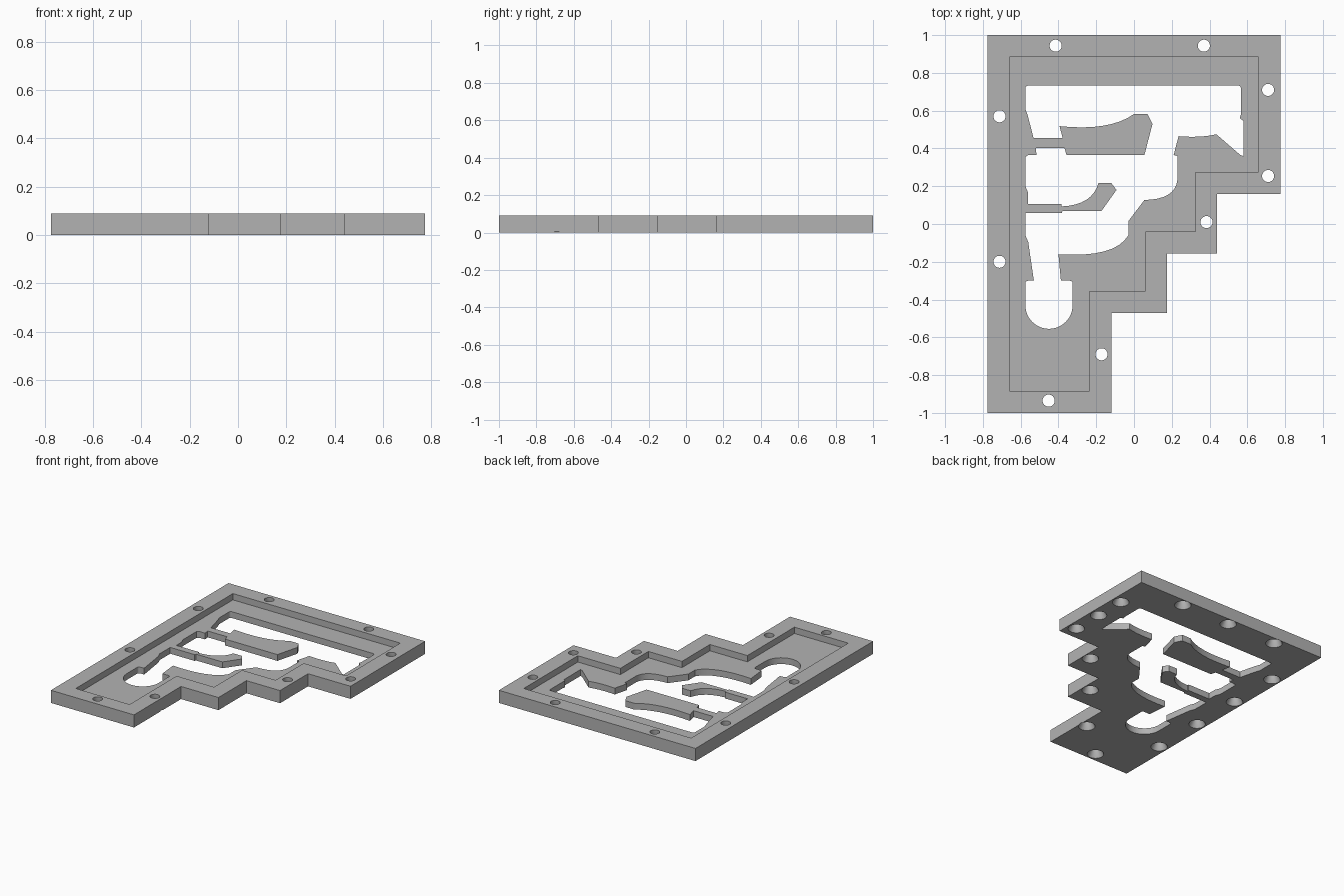
import bpy
import bmesh
import math
from mathutils import Vector

default = bpy.data.objects.get("Cube")
if default:
    bpy.data.objects.remove(default, do_unlink=True)

HEIGHT, FLOOR, WALL = 0.09, 0.045, 0.115


def make_object(name, bm):
    bmesh.ops.recalc_face_normals(bm, faces=bm.faces)
    mesh = bpy.data.meshes.new(name)
    bm.to_mesh(mesh)
    bm.free()
    obj = bpy.data.objects.new(name, mesh)
    bpy.context.collection.objects.link(obj)
    return obj


def prism(name, points, low, high):
    """Extrude a closed outline between two heights."""
    bm = bmesh.new()
    face = bm.faces.new([bm.verts.new((x, y, low)) for x, y in points])
    side = bmesh.ops.extrude_face_region(bm, geom=[face])
    verts = [g for g in side["geom"] if isinstance(g, bmesh.types.BMVert)]
    bmesh.ops.translate(bm, verts=verts, vec=(0, 0, high - low))
    return make_object(name, bm)


def trace(path, steps=8):
    """Pairs are corners; quadruples are a bend: control point, then end point."""
    points = []
    for step in path:
        end = Vector(step[-2:])
        if len(step) == 4:
            start, control = points[-1], Vector(step[:2])
            for i in range(1, steps):
                t = i / steps
                points.append(start.lerp(control, t).lerp(control.lerp(end, t), t))
        points.append(end)
    return points


def inset(points, distance):
    """Move each corner of a clockwise right-angled outline inwards."""
    result = []
    for i, point in enumerate(points):
        here = Vector(point)
        before = (here - Vector(points[i - 1])).normalized()
        after = (Vector(points[(i + 1) % len(points)]) - here).normalized()
        normals = Vector((before.y, -before.x)) + Vector((after.y, -after.x))
        result.append(here + normals * distance)
    return result


def add_hole(bm, x, y, top):
    """Round screw hole that flares out towards the underside."""
    sides = 32
    rings = []
    for radius, z in ((0.06, -0.01), (0.032, 0.046), (0.032, top)):
        ring = []
        for i in range(sides):
            a = math.tau * i / sides
            ring.append(bm.verts.new((x + radius * math.cos(a), y + radius * math.sin(a), z)))
        rings.append(ring)
    for lower, upper in zip(rings, rings[1:]):
        for i in range(sides):
            j = (i + 1) % sides
            bm.faces.new((lower[i], lower[j], upper[j], upper[i]))
    bm.faces.new(rings[0])
    bm.faces.new(rings[-1])


# Stepped outer outline, clockwise
outline = [(-0.775, 1), (0.775, 1), (0.775, 0.16), (0.44, 0.16), (0.44, -0.155),
           (0.175, -0.155), (0.175, -0.47), (-0.12, -0.47), (-0.12, -1), (-0.775, -1)]

# Opening in the floor: top and right side
upper_edge = [(-0.575, 0.715), (-0.575, 0.733, -0.555, 0.733), (0.55, 0.733),
              (0.566, 0.733, 0.566, 0.715), (0.566, 0.58), (0.56, 0.56), (0.58, 0.545),
              (0.58, 0.36), (0.563, 0.365), (0.436, 0.475), (0.35, 0.455, 0.236, 0.465),
              (0.21, 0.365), (0.23, 0.36), (0.23, 0.235), (0.22, 0.13, 0.055, 0.127),
              (-0.03, 0.015), (-0.03, -0.06), (-0.1, -0.18, -0.4, -0.16)]
# Rounded pocket at the lower end
lower_pocket = [(-0.387, -0.3), (-0.343, -0.3), (-0.325, -0.3, -0.325, -0.315)]
lower_pocket += [(-0.45 + 0.125 * math.cos(a), -0.43 - 0.125 * math.sin(a))
                 for a in (math.pi * i / 24 for i in range(25))]
lower_pocket += [(-0.575, -0.315), (-0.575, -0.3, -0.555, -0.3), (-0.53, -0.3),
                 (-0.56, -0.095), (-0.575, -0.06)]
# Two tongues reaching in from the left wall
small_tongue = [(-0.575, 0.058), (-0.383, 0.058), (-0.378, 0.069), (-0.172, 0.069),
                (-0.093, 0.18), (-0.12, 0.217), (-0.188, 0.217),
                (-0.22, 0.1, -0.383, 0.093), (-0.383, 0.106), (-0.56, 0.106),
                (-0.56, 0.164), (-0.575, 0.2), (-0.575, 0.355)]
large_tongue = [(-0.56, 0.365), (-0.516, 0.365), (-0.52, 0.402), (-0.368, 0.402),
                (-0.357, 0.365), (0.055, 0.365), (0.098, 0.53), (0.071, 0.582),
                (0, 0.582), (-0.13, 0.49, -0.394, 0.518), (-0.378, 0.455),
                (-0.532, 0.455), (-0.563, 0.577), (-0.575, 0.608)]
opening = trace(upper_edge + lower_pocket + small_tongue + large_tongue)

# Screw holes: through the rim, and blind ones from below
through_holes = [(-0.415, 0.944), (0.37, 0.944), (0.71, 0.71), (0.71, 0.254), (0.384, 0.01),
                 (-0.172, -0.69), (-0.452, -0.935), (-0.712, -0.2), (-0.712, 0.57)]
blind_holes = [(-0.02, 0.944), (0.71, 0.482), (0.118, -0.31), (-0.712, 0.185), (-0.712, -0.59)]
holes = bmesh.new()
for x, y in through_holes:
    add_hole(holes, x, y, HEIGHT + 0.1)
for x, y in blind_holes:
    add_hole(holes, x, y, 0.06)

# Cut the recess, the opening and the holes out of the plate
plate = prism("stepped_frame_plate", outline, 0, HEIGHT)
cutters = [prism("recess_cutter", inset(outline, WALL), FLOOR, HEIGHT + 0.1),
           prism("opening_cutter", opening, -0.1, HEIGHT + 0.05),
           make_object("hole_cutter", holes)]
for cutter in cutters:
    cutter.hide_render = True
    cut = plate.modifiers.new(cutter.name, "BOOLEAN")
    cut.operation = "DIFFERENCE"
    cut.solver = "EXACT"
    cut.object = cutter
bpy.context.view_layer.update()
evaluated = plate.evaluated_get(bpy.context.evaluated_depsgraph_get())
finished = bpy.data.meshes.new_from_object(evaluated)
plate.modifiers.clear()
plate.data = finished
for cutter in cutters:
    bpy.data.objects.remove(cutter, do_unlink=True)

# Plain grey finish
grey = bpy.data.materials.new("plain_grey")
grey.use_nodes = True
colour = (0.45, 0.45, 0.45, 1)
grey.diffuse_color = colour
grey.node_tree.nodes["Principled BSDF"].inputs["Base Color"].default_value = colour
plate.data.materials.clear()
plate.data.materials.append(grey)

# Smooth curved walls, crisp edges
bpy.ops.object.select_all(action="DESELECT")
plate.select_set(True)
bpy.context.view_layer.objects.active = plate
bpy.ops.object.shade_smooth_by_angle(angle=math.radians(30))
